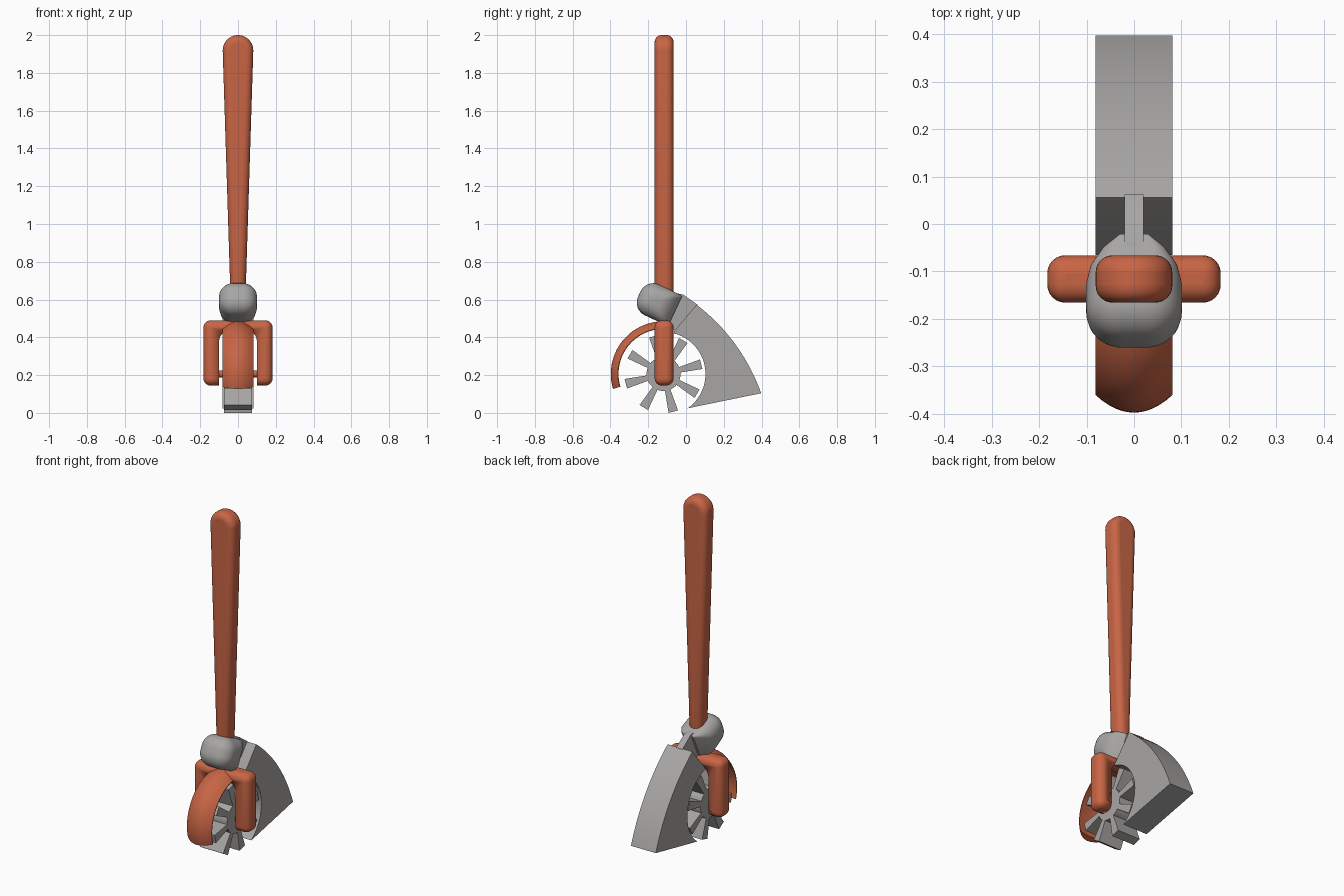
import bpy, bmesh
from math import sin, cos, pi, radians
from mathutils import Matrix, Vector

if "Cube" in bpy.data.objects:
    bpy.data.objects.remove(bpy.data.objects["Cube"])


def material(name, rgb):
    m = bpy.data.materials.new(name)
    m.diffuse_color = (*rgb, 1)
    m.use_nodes = True
    m.node_tree.nodes["Principled BSDF"].inputs["Base Color"].default_value = m.diffuse_color
    return m


ORANGE = material("burnt orange", (0.58, 0.13, 0.06))
GREY = material("warm grey", (0.39, 0.38, 0.37))
CY, CZ = -0.119, 0.206        # wheel axis in the side plane


def finish(name, bm, mat, smooth=35):
    bmesh.ops.recalc_face_normals(bm, faces=bm.faces)
    me = bpy.data.meshes.new(name)
    bm.to_mesh(me)
    bm.free()
    me.materials.append(mat)
    ob = bpy.data.objects.new(name, me)
    bpy.context.collection.objects.link(ob)
    bpy.ops.object.select_all(action='DESELECT')
    ob.select_set(True)
    bpy.context.view_layer.objects.active = ob
    bpy.ops.object.shade_smooth_by_angle(angle=radians(smooth))
    return ob


def loft(bm, rings, cap=True, closed=False):
    vs = [[bm.verts.new(p) for p in r] for r in rings]
    n = len(vs[0])
    for a, b in zip(vs, vs[1:] + (vs[:1] if closed else [])):
        for i in range(n):
            j = (i + 1) % n
            bm.faces.new((a[i], a[j], b[j], b[i]))
    if cap and not closed:
        bm.faces.new(vs[0])
        bm.faces.new(vs[-1])


def prism(bm, pts, axis, a, b):
    """Extrude a yz profile along x, or an xz profile along y."""
    place = (lambda p, d: (d, p[0], p[1])) if axis == 'x' else (lambda p, d: (p[0], d, p[1]))
    loft(bm, [[place(p, d) for p in pts] for d in (a, b)])


def arc(cx, cz, r, a0, a1, n):
    return [(cx + r * cos(radians(a0 + (a1 - a0) * i / n)),
             cz + r * sin(radians(a0 + (a1 - a0) * i / n))) for i in range(n + 1)]


def bevel(ob, width, limit=50, segments=6):
    m = ob.modifiers.new("round", 'BEVEL')
    m.width, m.segments = width, segments
    m.limit_method, m.angle_limit = 'ANGLE', radians(limit)
    m.use_clamp_overlap = True


# Handle: tapered profile with a round top, softened front and back
bm = bmesh.new()
prism(bm, [(-0.038, 0.56), (0.038, 0.56)] + arc(0, 1.919, 0.081, 0, 180, 20), 'y', -0.166, -0.066)
bevel(finish("handle", bm, ORANGE), 0.036)

# Fork: rounded block with an arch cut through
bm = bmesh.new()
prism(bm, [(-0.1, 0.05), (0.1, 0.05)] + arc(0.045, 0.38, 0.055, 0, 90, 6)
      + arc(-0.045, 0.38, 0.055, 90, 180, 6), 'y', -0.3, 0.1)
cutter = finish("fork_cutter", bm, ORANGE)
cutter.hide_render = True
cutter.hide_set(True)
bm = bmesh.new()
prism(bm, [(-0.183, 0.145), (0.183, 0.145), (0.183, 0.49), (-0.183, 0.49)], 'y', -0.166, -0.066)
fork = finish("fork", bm, ORANGE)
bevel(fork, 0.038)
cut = fork.modifiers.new("arch", 'BOOLEAN')
cut.object, cut.operation, cut.solver = cutter, 'DIFFERENCE', 'EXACT'

# Front guard: crowned section swept around the wheel
section = []
for i in range(13):
    x = -0.081 + 0.162 * i / 12
    section.append((x, 0.242 + 0.037 * (1 - (x / 0.081) ** 2)))
section += [(0.081, 0.238), (0.03, 0.246), (-0.03, 0.246), (-0.081, 0.238)]
rings = []
for i in range(29):
    t = radians(85 + 111.5 * i / 28)
    rings.append([(x, CY + r * cos(t), CZ + r * sin(t)) for x, r in section])
bm = bmesh.new()
loft(bm, rings)
finish("front_guard", bm, ORANGE)

# Axle
bm = bmesh.new()
prism(bm, arc(CY, CZ, 0.018, 0, 345, 23), 'x', -0.12, 0.12)
finish("axle", bm, ORANGE)

# Wheel: hub with eight flared paddles
bm = bmesh.new()
prism(bm, arc(CY, CZ, 0.09, 0, 352.5, 47), 'x', -0.075, 0.075)
for k in range(8):
    t = radians(14.5 + 45 * k)
    pts = [(CY + r * cos(t) - w * sin(t), CZ + r * sin(t) + w * cos(t))
           for r, w in ((0.08, -0.014), (0.206, -0.026), (0.206, 0.026), (0.08, 0.014))]
    prism(bm, pts, 'x', -0.075, 0.075)
finish("paddle_wheel", bm, GREY)

# Rear blade: curved back, hollow ground front around the wheel
p0, p1, bulge = Vector((0.056, 0.573)), Vector((0.398, 0.104)), Vector((0.034, 0.025))
back = []
for i in range(17):
    s = i / 16
    back.append(tuple(p0.lerp(p1, s) + bulge * (4 * s * (1 - s))))
bm = bmesh.new()
prism(bm, back + arc(CY, CZ, 0.222, -55, 76, 24) + [(-0.063, 0.432)], 'x', -0.081, 0.081)
finish("rear_blade", bm, GREY)

# Neck web joining blade and head
bm = bmesh.new()
prism(bm, [(-0.06, 0.635), (-0.014, 0.626), (0.062, 0.572), (-0.055, 0.43), (-0.12, 0.5)],
      'x', -0.02, 0.02)
finish("neck", bm, GREY)


# Head: rounded block, tilted, narrowing to the neck
def rounded(y, hx, hz, r):
    out = []
    for k, (sx, sz) in enumerate(((1, 1), (-1, 1), (-1, -1), (1, -1))):
        for x, z in arc(sx * (hx - r), sz * (hz - r), r, 90 * k, 90 * k + 90, 6):
            out.append((x, y, z))
    return out


rings = []
for i in range(9):
    t = pi / 2 * i / 8
    d = 0.074 * (1 - sin(t))
    rings.append(rounded(-0.031 - 0.074 * cos(t), 0.101 - d, 0.09 - d, max(0.075 - d, 0.008)))
for y, hx, hz, r in ((0.02, 0.101, 0.09, 0.07), (0.05, 0.092, 0.089, 0.05),
                     (0.08, 0.067, 0.087, 0.025), (0.105, 0.032, 0.085, 0.006)):
    rings.append(rounded(y, hx, hz, r))
bm = bmesh.new()
loft(bm, rings)
bmesh.ops.transform(bm, verts=bm.verts,
                    matrix=Matrix.Translation((0, -0.152, 0.585)) @ Matrix.Rotation(radians(-25), 4, 'X'))
finish("head", bm, GREY)
